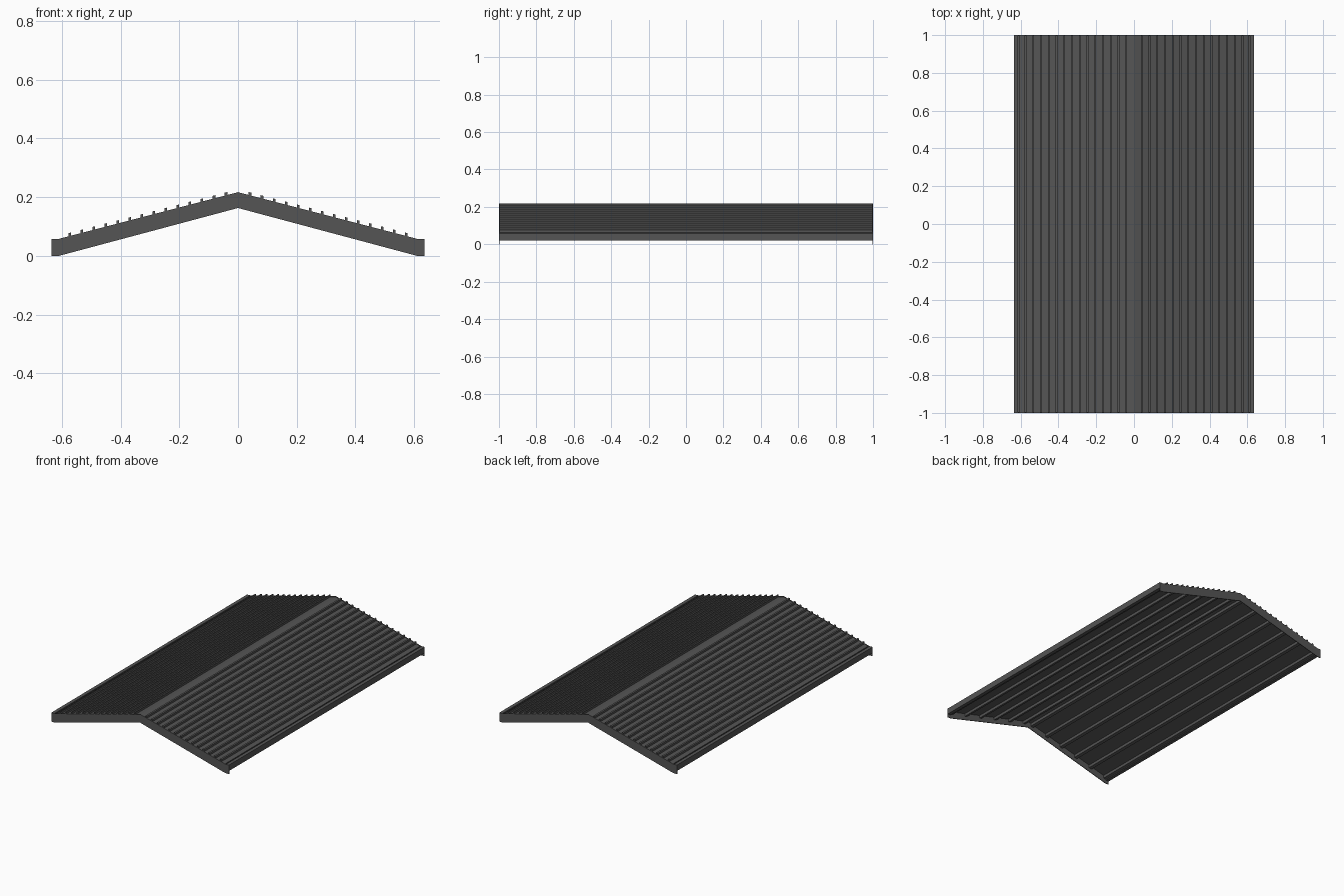
import bpy, bmesh, math

if "Cube" in bpy.data.objects:
    bpy.data.objects.remove(bpy.data.objects["Cube"])

EAVE_X, RIDGE_Z, EAVE_Z = 0.605, 0.216, 0.058
SLOPE = (RIDGE_Z - EAVE_Z) / 0.61

mat = bpy.data.materials.new("dark_metal")
mat.diffuse_color = (0.09, 0.09, 0.09, 1)
mat.use_nodes = True
mat.node_tree.nodes["Principled BSDF"].inputs["Base Color"].default_value = mat.diffuse_color


def top(x):
    return RIDGE_Z - SLOPE * abs(x)


def extrude(name, profiles, y0, y1):
    """Extrude closed x/z profiles along y into one object."""
    bm = bmesh.new()
    for p in profiles:
        f = bm.faces.new([bm.verts.new((x, y0, z)) for x, z in p])
        r = bmesh.ops.extrude_face_region(bm, geom=[f])
        vs = [v for v in r["geom"] if isinstance(v, bmesh.types.BMVert)]
        bmesh.ops.translate(bm, verts=vs, vec=(0, y1 - y0, 0))
    bmesh.ops.recalc_face_normals(bm, faces=bm.faces)
    me = bpy.data.meshes.new(name)
    bm.to_mesh(me)
    bm.free()
    ob = bpy.data.objects.new(name, me)
    bpy.context.collection.objects.link(ob)
    me.materials.append(mat)
    return ob


def strip(x, w, lo, hi):
    """Box section following the slope, offset lo..hi from the roof surface."""
    a, b = x - w / 2, x + w / 2
    return [(a, top(a) + lo), (b, top(b) + lo), (b, top(b) + hi), (a, top(a) + hi)]


def both(profiles):
    return profiles + [[(-x, z) for x, z in p] for p in profiles]


# folded roof sheet
e = EAVE_X
extrude("roof_sheet", [[(-e, top(e) - 0.002), (0, RIDGE_Z - 0.002), (e, top(e) - 0.002),
                        (e, top(e) - 0.014), (0, RIDGE_Z - 0.014), (-e, top(e) - 0.014)]],
        -0.998, 0.998)

# raised seams on both slopes
extrude("roof_seams", both([strip(0.041 * i, 0.009, -0.006, 0.011) for i in range(1, 15)]),
        -0.998, 0.998)

# purlins under the sheet
extrude("purlins", both([strip(0.03 + 0.115 * i, 0.018, -0.032, -0.01) for i in range(6)]),
        -0.996, 0.996)

# eave boards
extrude("eave_boards", both([[(0.613, 0.02), (0.635, 0.02), (0.635, 0.058), (0.613, 0.058)]]),
        -0.998, 0.998)

# gable end plates
plate = [(-0.635, 0), (-0.61, 0), (0, 0.163), (0.61, 0), (0.635, 0),
         (0.635, 0.058), (0.61, 0.058), (0, 0.217), (-0.61, 0.058), (-0.635, 0.058)]
extrude("front_gable_plate", [plate], -1.0, -0.996)
extrude("back_gable_plate", [plate], 0.996, 1.0)
